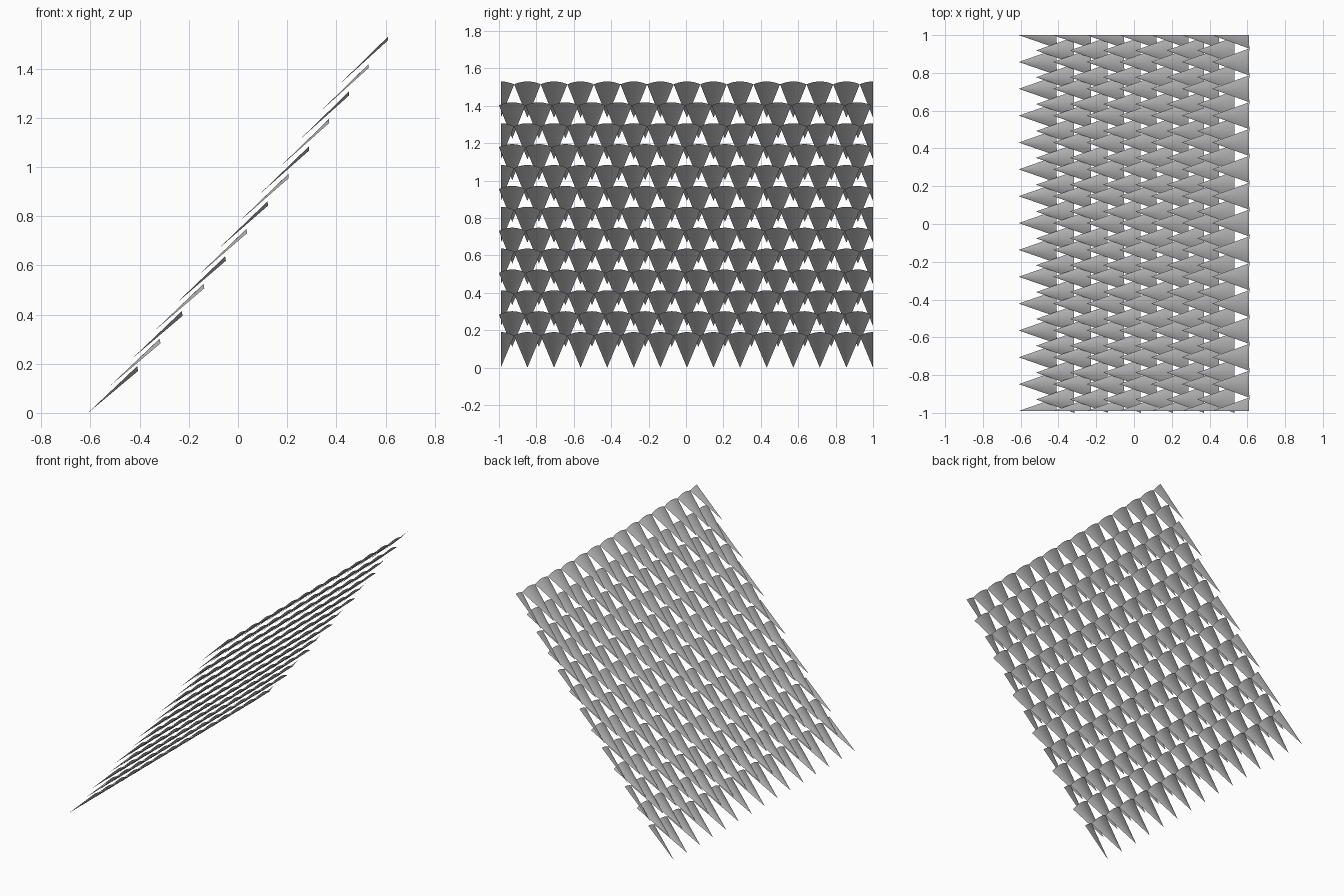
import bpy, bmesh, math
from mathutils import Vector

cube = bpy.data.objects.get("Cube")
if cube:
    bpy.data.objects.remove(cube, do_unlink=True)

ROWS, TILES, SEGMENTS = 13, 14, 12
PITCH = 1.99 / TILES          # spacing of neighbouring tiles
LENGTH = 0.276                # tip to rim

grey = bpy.data.materials.new("tile_grey")
grey.use_nodes = True
colour = (0.5, 0.5, 0.5, 1.0)
grey.diffuse_color = colour
grey.node_tree.nodes["Principled BSDF"].inputs["Base Color"].default_value = colour


def add_tile(bm, rim, y, slope, normal, bulge, start=-1.0, end=1.0):
    """A shallow cone sector: pointed tip below, bowed rim above."""
    tip = bm.verts.new(rim - slope * LENGTH + Vector((0, y, 0)))
    steps = round(SEGMENTS * (end - start) / 2)
    arc = []
    for i in range(steps + 1):
        u = start + (end - start) * i / steps
        drop = u * u
        p = rim - slope * (0.0105 * drop) - normal * (bulge * drop)
        arc.append(bm.verts.new(p + Vector((0, y + u * PITCH / 2, 0))))
    for a, b in zip(arc, arc[1:]):
        bm.faces.new((tip, a, b))


# Staggered rows climbing a gently bowed slope
for row in range(ROWS):
    t = row / (ROWS - 1)
    rim = Vector((-0.41 + 1.02 * t + 0.08 * t * (1 - t), 0, 0.19 + 1.34 * t))
    angle = math.radians(43.5 + 1.0 * t)
    slope = Vector((math.cos(angle), 0, math.sin(angle)))
    normal = Vector((-slope.z, 0, slope.x))
    bulge = 0.017 - 0.006 * t
    bm = bmesh.new()
    if row % 2 == 0:
        # full tiles between a half tile at either end
        for k in range(TILES + 1):
            y = 0.005 + (k - TILES / 2) * PITCH
            add_tile(bm, rim, y, slope, normal, bulge,
                     0.0 if k == 0 else -1.0, 0.0 if k == TILES else 1.0)
    else:
        for k in range(TILES):
            y = -0.005 + (k + 0.5 - TILES / 2) * PITCH
            add_tile(bm, rim, y, slope, normal, bulge)
    bm.normal_update()
    for f in bm.faces:
        if f.normal.dot(normal) < 0:
            f.normal_flip()
    name = f"tile_row_{row + 1}"
    mesh = bpy.data.meshes.new(name)
    bm.to_mesh(mesh)
    bm.free()
    mesh.materials.append(grey)
    bpy.context.collection.objects.link(bpy.data.objects.new(name, mesh))
